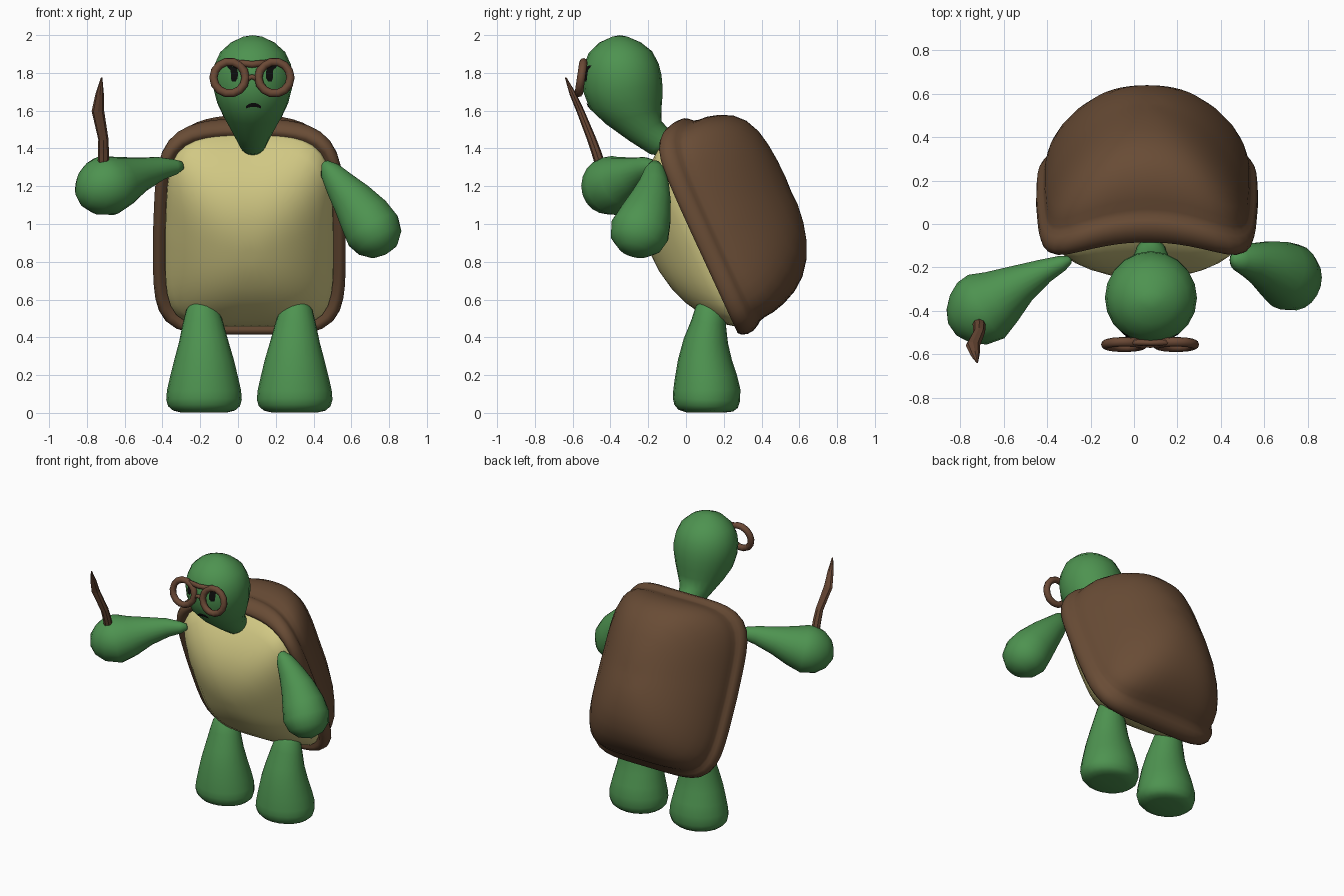
import bpy, bmesh, math
from mathutils import Vector
from mathutils.bvhtree import BVHTree

TAU = 2 * math.pi


def material(name, rgb):
    m = bpy.data.materials.new(name)
    m.diffuse_color = (*rgb, 1)
    return m


GREEN = material("skin green", (0.075, 0.29, 0.08))
BROWN = material("shell brown", (0.14, 0.072, 0.036))
WOOD = material("wood brown", (0.145, 0.066, 0.036))
CREAM = material("belly cream", (0.64, 0.58, 0.23))
BLACK = material("black", (0.004, 0.004, 0.004))


def finish(name, bm, mat):
    bmesh.ops.recalc_face_normals(bm, faces=bm.faces)
    me = bpy.data.meshes.new(name)
    bm.to_mesh(me)
    bm.free()
    me.materials.append(mat)
    ob = bpy.data.objects.new(name, me)
    bpy.context.collection.objects.link(ob)
    return ob


def smooth(ob):
    ob.data.shade_smooth()
    return ob


def loft(name, rings, mat, bulge=0.0):
    """Skin a list of equally long point rings and close both ends."""
    bm = bmesh.new()
    vs = [[bm.verts.new(p) for p in r] for r in rings]
    n = len(vs[0])

    def centre(ring):
        return sum((v.co for v in ring), Vector()) / n
    for a, b in zip(vs, vs[1:]):
        for i in range(n):
            j = (i + 1) % n
            bm.faces.new((a[i], a[j], b[j], b[i]))
    for end, inner in ((vs[0], vs[1]), (vs[-1], vs[-2])):
        c = centre(end)
        radius = (end[0].co - c).length
        c = c + (c - centre(inner)).normalized() * radius * bulge
        tip = bm.verts.new(c)
        for i in range(n):
            bm.faces.new((end[i], end[(i + 1) % n], tip))
    return finish(name, bm, mat)


def tube(name, path, mat, segs=16, bulge=0.0):
    """path: (x, y, z, radius, second radius)."""
    pts = [Vector(p[:3]) for p in path]
    d = (pts[-1] - pts[0]).normalized()
    ref = Vector((1, 0, 0)) if abs(d.z) > 0.6 else Vector((0, 0, 1))
    rings = []
    for i, p in enumerate(path):
        t = (pts[min(i + 1, len(pts) - 1)] - pts[max(i - 1, 0)]).normalized()
        u = (ref - t * ref.dot(t)).normalized()
        w = t.cross(u)
        rings.append([pts[i] + u * p[3] * math.cos(k * TAU / segs)
                      + w * p[4] * math.sin(k * TAU / segs) for k in range(segs)])
    return loft(name, rings, mat, bulge)


# Leaning body frame shared by shell and belly
ORIGIN = Vector((0.06, 0.07, 0.95))
UP, BACK = Vector((0, -0.42, 0.908)), Vector((0, 0.908, 0.42))


def body_ring(n, s, e, a, b, arch, power, segs=64):
    ring = []
    for k in range(segs):
        c, q = math.cos(k * TAU / segs), math.sin(k * TAU / segs)
        r = s * (abs(c) ** e + abs(q) ** e) ** (-1 / e)
        x, v = r * c, r * q
        depth = n * (1 - 0.4 * min(1, x * x)) if n > 0.12 else n * (1 - 0.4 * min(1, x * x) * max(0, n) / 0.12)
        depth += arch * max(0, v) ** power * max(0, 1 - x * x)   # arch over the neck
        ring.append(ORIGIN + Vector((x * a * (1 - 0.04 * max(0, v)), 0, 0))
                    + UP * v * b + BACK * depth)
    return ring


# Shell: rolled rim, groove and dome
shell_profile = [(0.05, 0.6, 5), (-0.01, 0.88, 5), (-0.035, 0.92, 5), (-0.037, 0.955, 5),
                 (-0.02, 0.985, 5), (0.01, 1.0, 5), (0.045, 0.995, 5), (0.075, 0.97, 5),
                 (0.10, 0.94, 5), (0.13, 0.928, 5), (0.18, 0.92, 5), (0.25, 0.89, 5),
                 (0.33, 0.83, 4.5), (0.40, 0.74, 4), (0.46, 0.61, 3.5), (0.50, 0.46, 3),
                 (0.525, 0.30, 2.6), (0.537, 0.14, 2.2)]
smooth(loft("shell", [body_ring(n, s, e, 0.51, 0.59, 0.14, 2) for n, s, e in shell_profile], BROWN))

# Belly
belly_profile = [(0.06, 0.88, 5), (0.02, 0.955, 5), (-0.03, 0.945, 5), (-0.08, 0.88, 4.5),
                 (-0.13, 0.79, 4), (-0.175, 0.68, 3.5), (-0.22, 0.54, 3),
                 (-0.256, 0.36, 2.5), (-0.276, 0.17, 2.1), (-0.279, 0.06, 2)]
smooth(loft("belly", [body_ring(n, s, e, 0.47, 0.56, 0.13, 4) for n, s, e in belly_profile], CREAM))

# Head and neck: front point, back point, half width
head_rows = [(-0.39, 1.992, -0.31, 1.992, 0.05), (-0.46, 1.96, -0.24, 1.962, 0.115),
             (-0.515, 1.905, -0.18, 1.915, 0.172), (-0.542, 1.84, -0.145, 1.85, 0.202),
             (-0.55, 1.77, -0.13, 1.79, 0.212), (-0.542, 1.695, -0.125, 1.735, 0.207),
             (-0.51, 1.61, -0.125, 1.67, 0.188), (-0.425, 1.53, -0.13, 1.61, 0.155),
             (-0.30, 1.44, -0.13, 1.545, 0.108), (-0.19, 1.37, -0.09, 1.50, 0.075),
             (-0.13, 1.36, -0.06, 1.46, 0.06)]
rings = []
for fy, fz, by, bz, w in head_rows:
    mid, half = Vector((0.078, (fy + by) / 2, (fz + bz) / 2)), Vector((0, (by - fy) / 2, (bz - fz) / 2))
    rings.append([mid + Vector((w * math.cos(k * TAU / 20), 0, 0))
                  + half * math.sin(k * TAU / 20) for k in range(20)])
head = smooth(loft("head", rings, GREEN, 0.15))

# Legs, mirrored about the body centre
leg = [(0.18, 0.105, 0.002, 0.12, 0.10), (0.18, 0.105, 0.012, 0.163, 0.145),
       (0.18, 0.106, 0.035, 0.19, 0.168), (0.18, 0.108, 0.07, 0.2, 0.178),
       (0.18, 0.11, 0.12, 0.196, 0.178), (0.18, 0.105, 0.19, 0.18, 0.165),
       (0.18, 0.10, 0.28, 0.158, 0.143), (0.182, 0.105, 0.38, 0.13, 0.118),
       (0.186, 0.12, 0.48, 0.106, 0.092), (0.19, 0.13, 0.55, 0.085, 0.08),
       (0.195, 0.14, 0.60, 0.045, 0.05)]
smooth(tube("left_leg", [(-x, *r) for x, *r in leg], GREEN, 20))
smooth(tube("right_leg", [(x + 0.12, *r) for x, *r in leg], GREEN, 20))

# Arms
smooth(tube("raised_arm", [(-0.295, -0.165, 1.31, 0.022, 0.018), (-0.33, -0.18, 1.302, 0.04, 0.036),
                           (-0.41, -0.215, 1.293, 0.062, 0.056), (-0.52, -0.275, 1.262, 0.094, 0.093),
                           (-0.61, -0.335, 1.228, 0.132, 0.135), (-0.68, -0.38, 1.204, 0.158, 0.168),
                           (-0.745, -0.412, 1.203, 0.152, 0.158), (-0.80, -0.437, 1.208, 0.12, 0.12),
                           (-0.835, -0.45, 1.215, 0.075, 0.07)], GREEN, 20, 0.3))
smooth(tube("lowered_arm", [(0.458, -0.165, 1.325, 0.02, 0.025), (0.485, -0.165, 1.285, 0.055, 0.055),
                            (0.54, -0.17, 1.21, 0.083, 0.082), (0.605, -0.187, 1.13, 0.112, 0.11),
                            (0.67, -0.216, 1.04, 0.14, 0.14), (0.715, -0.244, 0.965, 0.152, 0.158),
                            (0.75, -0.263, 0.905, 0.13, 0.14), (0.773, -0.275, 0.86, 0.08, 0.085)],
            GREEN, 20, 0.3))

# Carved wooden stick in the raised hand
tube("stick", [(-0.715, -0.44, 1.27, 0.03, 0.028), (-0.712, -0.475, 1.38, 0.029, 0.026),
               (-0.713, -0.50, 1.45, 0.027, 0.024), (-0.742, -0.56, 1.60, 0.033, 0.02),
               (-0.732, -0.60, 1.69, 0.022, 0.017), (-0.722, -0.637, 1.775, 0.004, 0.004)], WOOD, 8)

# Glasses: two tilted rims, brow bar and nose bar
for side, x in (("left", -0.045), ("right", 0.193)):
    bpy.ops.mesh.primitive_torus_add(location=(x, -0.555, 1.775), rotation=(math.radians(81.5), 0, 0),
                                     major_radius=0.085, minor_radius=0.022,
                                     major_segments=14, minor_segments=8)
    rim = smooth(bpy.context.object)
    rim.name = side + "_glasses_rim"
    rim.data.materials.append(WOOD)
smooth(tube("glasses_brow_bar", [(-0.02, -0.545, 1.856, 0.016, 0.014), (0.074, -0.547, 1.845, 0.018, 0.014),
                                 (0.168, -0.545, 1.856, 0.016, 0.014)], WOOD, 8))
smooth(tube("glasses_nose_bar", [(0.04, -0.556, 1.765, 0.014, 0.012), (0.074, -0.558, 1.78, 0.013, 0.012),
                                 (0.108, -0.556, 1.765, 0.014, 0.012)], WOOD, 8))

# Face markings: thin strips laid on the head surface
surface = BVHTree.FromPolygons([v.co for v in head.data.vertices],
                               [p.vertices[:] for p in head.data.polygons])


def marking(name, pairs):
    bm = bmesh.new()

    def lay(x, z):
        hit = surface.ray_cast(Vector((x, -1, z)), Vector((0, 1, 0)))[0]
        return bm.verts.new(hit + Vector((0, -0.006, 0)))
    rows = [(lay(*a), lay(*b)) for a, b in pairs]
    for (a, b), (c, d) in zip(rows, rows[1:]):
        bm.faces.new((a, b, d, c))
    ob = finish(name, bm, BLACK)
    if ob.data.polygons[0].normal.y > 0:
        ob.data.flip_normals()


for side, cx in (("left", -0.02), ("right", 0.167)):
    s = 1 if side == "right" else -1
    rows = [(-0.008, 0.012, 1.755), (-0.018, 0.018, 1.772), (-0.02, 0.018, 1.80),
            (-0.016, 0.02, 1.815), (-0.012, 0.034, 1.828), (0.02, 0.04, 1.838)]
    marking(side + "_eye", [((cx + s * l, z), (cx + s * r, z)) for l, r, z in rows])
marking("mouth", [((0.082 + 0.04 * t, 1.642 - 0.018 * t * t), (0.082 + 0.04 * t, 1.62 - 0.008 * t * t))
                  for t in (-1, -0.6, -0.2, 0.2, 0.6, 1)])
